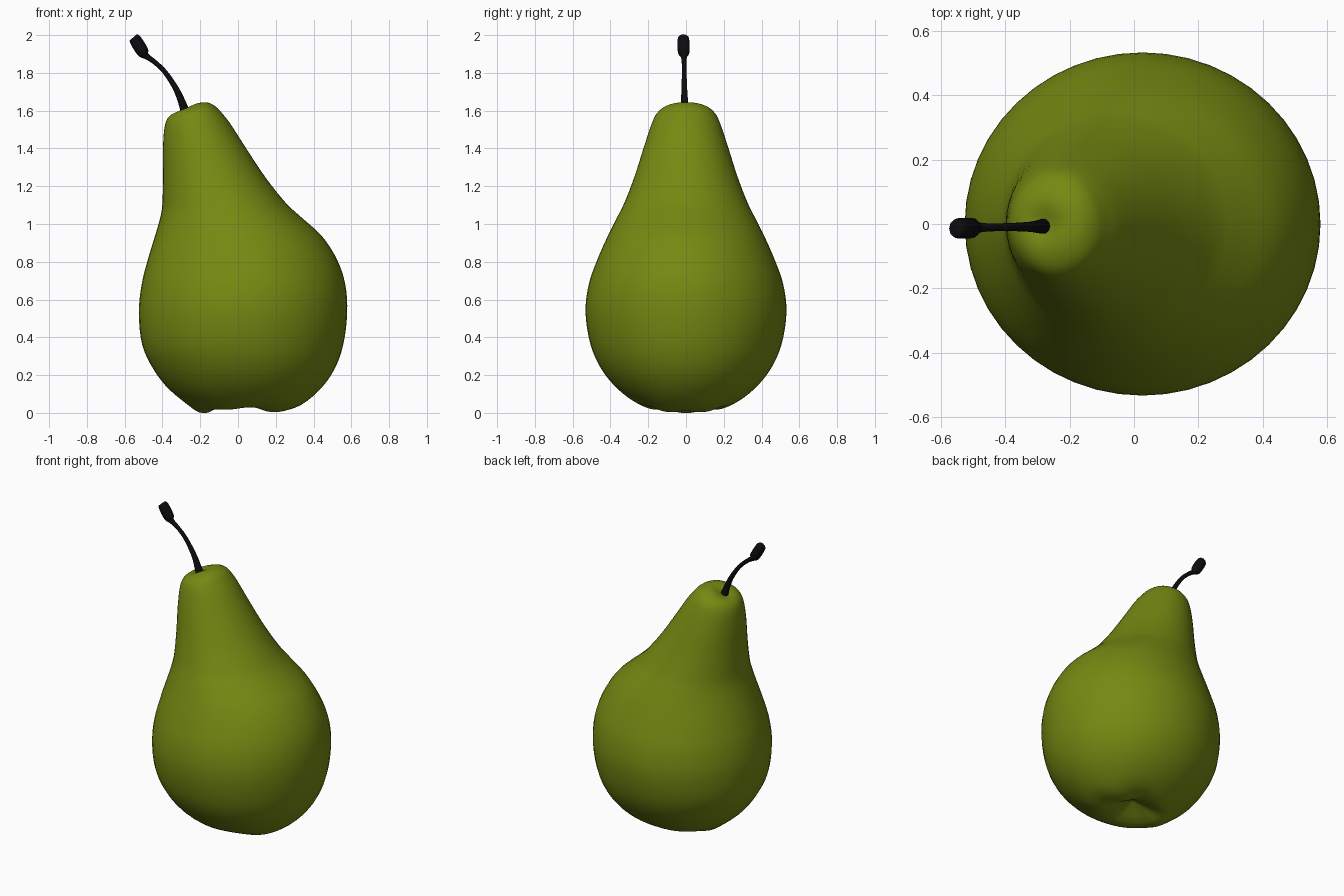
import bpy, bmesh
from math import sin, cos, pi, exp, hypot
from mathutils import Vector

if "Cube" in bpy.data.objects:
    bpy.data.objects.remove(bpy.data.objects["Cube"])


def material(name, color):
    m = bpy.data.materials.new(name)
    m.diffuse_color = color
    m.use_nodes = True
    m.node_tree.nodes["Principled BSDF"].inputs["Base Color"].default_value = m.diffuse_color
    return m


def spline(rows, steps):
    # Catmull-Rom interpolation through rows of numbers
    rows = [Vector(r) for r in rows]
    pts = []
    for i in range(len(rows) - 1):
        a, b, c = rows[max(i - 1, 0)], rows[i], rows[i + 1]
        d = rows[min(i + 2, len(rows) - 1)]
        for s in range(steps):
            t = s / steps
            pts.append(0.5 * (2 * b + (c - a) * t + (2 * a - 5 * b + 4 * c - d) * t * t
                              + (3 * b - a - 3 * c + d) * t ** 3))
    return pts + [rows[-1]]


def loft(name, rings, mat, angle):
    # skin closed rings and close both ends with fans
    bm = bmesh.new()
    loops = [[bm.verts.new(p) for p in ring] for ring in rings]
    n = len(loops[0])
    for a, b in zip(loops, loops[1:]):
        for i in range(n):
            j = (i + 1) % n
            bm.faces.new((a[i], a[j], b[j], b[i]))
    for lp in (loops[0], loops[-1]):
        c = bm.verts.new(sum((v.co for v in lp), Vector()) / n)
        for i in range(n):
            bm.faces.new((lp[i], lp[(i + 1) % n], c))
    bmesh.ops.recalc_face_normals(bm, faces=bm.faces)
    me = bpy.data.meshes.new(name)
    bm.to_mesh(me)
    bm.free()
    ob = bpy.data.objects.new(name, me)
    bpy.context.collection.objects.link(ob)
    me.materials.append(mat)
    bpy.ops.object.select_all(action='DESELECT')
    ob.select_set(True)
    bpy.context.view_layer.objects.active = ob
    bpy.ops.object.shade_smooth_by_angle(angle=angle)
    return ob


green = material("pear_skin", (0.18, 0.25, 0.006, 1))
dark = material("stem_bark", (0.004, 0.004, 0.005, 1))

# Pear body: height, left x, right x, half depth
profile = [
    (0.09, 0.005, 0.015, 0.005), (0.06, -0.06, 0.08, 0.06), (0.027, -0.13, 0.15, 0.12),
    (0.015, -0.19, 0.23, 0.18), (0.045, -0.26, 0.335, 0.255), (0.125, -0.365, 0.435, 0.36),
    (0.23, -0.447, 0.51, 0.447), (0.36, -0.507, 0.557, 0.505), (0.53, -0.525, 0.578, 0.532),
    (0.68, -0.51, 0.568, 0.515), (0.81, -0.478, 0.525, 0.47), (0.935, -0.44, 0.445, 0.415),
    (1.04, -0.41, 0.33, 0.362), (1.115, -0.4, 0.25, 0.325), (1.25, -0.397, 0.143, 0.273),
    (1.41, -0.397, 0.037, 0.222), (1.53, -0.385, -0.04, 0.182), (1.585, -0.35, -0.083, 0.155),
    (1.62, -0.285, -0.115, 0.115), (1.64, -0.235, -0.15, 0.06), (1.645, -0.19, -0.18, 0.006),
]
SEG = 48
rings = []
for z, xl, xr, ry in spline(profile, 4):
    cx, rx = (xl + xr) / 2, (xr - xl) / 2
    ring = []
    for i in range(SEG):
        t = 2 * pi * i / SEG
        x, y, h = cx + rx * cos(t), ry * sin(t), z
        if z < 0.3:  # lobes around the blossom end
            w = exp(-((ry - 0.17) / 0.09) ** 2)
            h = max(0, z - w * (0.011 * cos(2 * t) + 0.006 * cos(5 * (t - pi))))
        if z > 1.5:  # dimple at the stem
            h -= 0.025 * exp(-(hypot(x + 0.28, y) / 0.05) ** 2)
        ring.append((x, y, h))
    rings.append(ring)
loft("pear_body", rings, green, pi)

# Stem: x, z, radius along its curve, ending in a thick knob
path = spline([
    (-0.275, 1.575, 0.027), (-0.288, 1.62, 0.022), (-0.325, 1.71, 0.016),
    (-0.387, 1.805, 0.013), (-0.445, 1.86, 0.013), (-0.485, 1.888, 0.017),
    (-0.5, 1.905, 0.03), (-0.525, 1.945, 0.034), (-0.548, 1.983, 0.03),
    (-0.553, 1.99, 0.021)], 3)
rings = []
for k, (x, z, r) in enumerate(path):
    a, b = path[max(k - 1, 0)], path[min(k + 1, len(path) - 1)]
    d = Vector((b[0] - a[0], 0, b[1] - a[1])).normalized()
    side = Vector((d.z, 0, -d.x))
    y = -0.007 - 0.008 * k / len(path)
    rings.append([Vector((x, y, z)) + r * (side * cos(2 * pi * i / 10) + Vector((0, sin(2 * pi * i / 10), 0)))
                  for i in range(10)])
loft("stem", rings, dark, 0.7)
